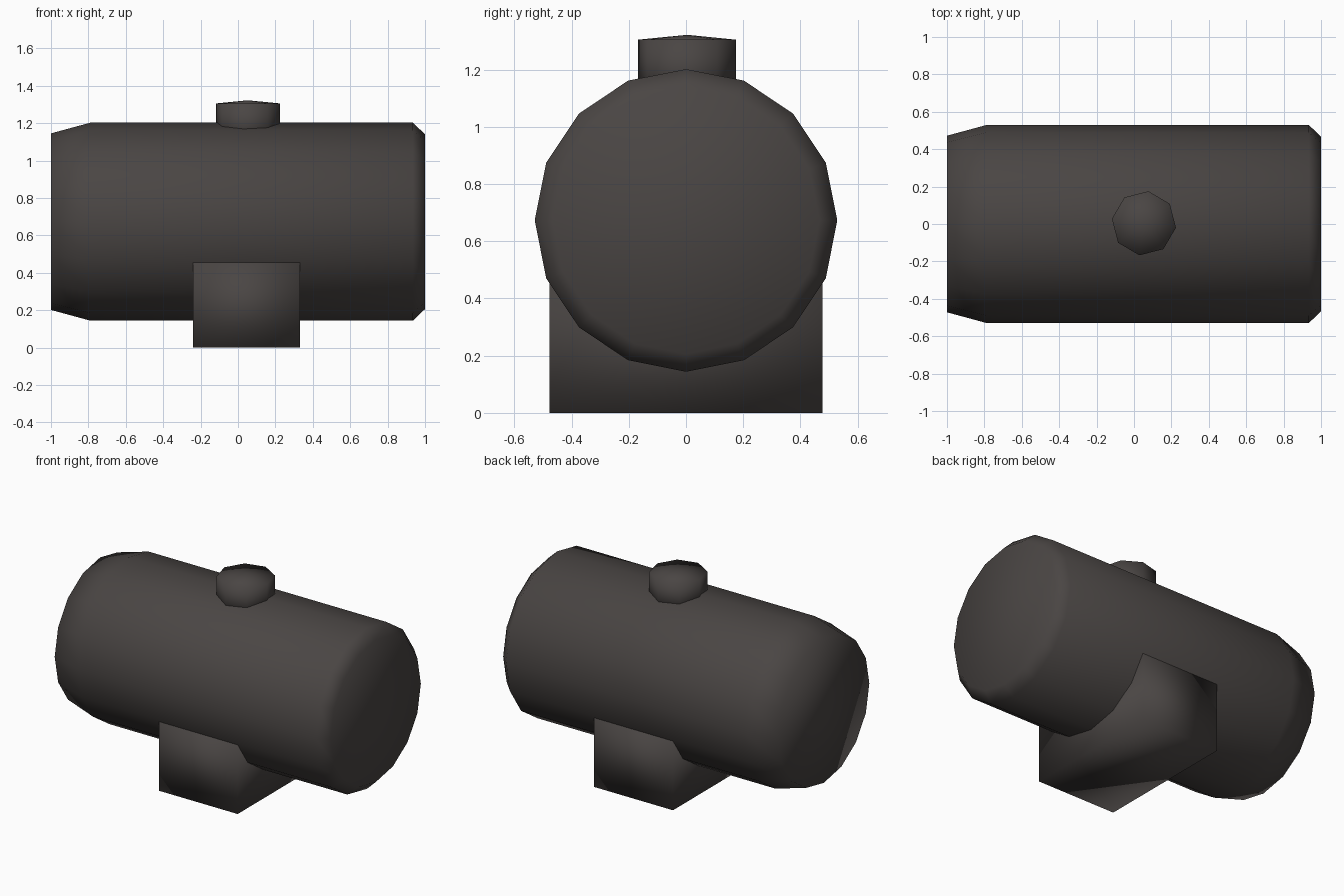
import bpy, bmesh, math
from mathutils import Matrix

if "Cube" in bpy.data.objects:
    bpy.data.objects.remove(bpy.data.objects["Cube"])

iron = bpy.data.materials.new("dark_iron")
iron.diffuse_color = (0.068, 0.060, 0.057, 1)
iron.use_nodes = True
iron.node_tree.nodes["Principled BSDF"].inputs["Base Color"].default_value = iron.diffuse_color


def finish(name, bm):
    """Turn a bmesh into a smooth-shaded, coloured object."""
    bmesh.ops.recalc_face_normals(bm, faces=bm.faces[:])
    for f in bm.faces:
        f.smooth = True
    mesh = bpy.data.meshes.new(name)
    bm.to_mesh(mesh)
    bm.free()
    mesh.materials.append(iron)
    obj = bpy.data.objects.new(name, mesh)
    bpy.context.collection.objects.link(obj)
    return obj


def lathe(name, profile, sides, matrix, start=0.0):
    """Stack rings of (height, radius) along local z; radius 0 makes a tip."""
    bm = bmesh.new()
    rings = []
    for h, r in profile:
        if r == 0:
            rings.append([bm.verts.new((0, 0, h))])
        else:
            angles = [start + math.tau * i / sides for i in range(sides)]
            rings.append([bm.verts.new((r * math.cos(a), r * math.sin(a), h)) for a in angles])
    for a, b in zip(rings, rings[1:]):
        for i in range(sides):
            j = (i + 1) % sides
            if len(b) == 1:
                bm.faces.new((a[i], a[j], b[0]))
            else:
                bm.faces.new((a[i], a[j], b[j], b[i]))
    for ring in (rings[0], rings[-1]):
        if len(ring) > 1:
            bm.faces.new(ring)
    bm.transform(matrix)
    return finish(name, bm)


# Main barrel lying along x, long taper on the left, short chamfer on the right
lathe("barrel", [(-1.0, 0.472), (-0.79, 0.529), (0.935, 0.529), (1.0, 0.467)], 16,
      Matrix.Translation((0, 0, 0.673)) @ Matrix.Rotation(math.pi / 2, 4, 'Y'))

# Eight-sided cap on top with a slightly raised centre
lathe("top_cap", [(1.1, 0.173), (1.305, 0.173), (1.322, 0)], 8,
      Matrix.Translation((0.053, 0.004, 0)), math.radians(-8))

# Block support under the barrel
bm = bmesh.new()
bmesh.ops.create_cube(bm, size=1, matrix=Matrix.Translation((0.046, 0, 0.23))
                      @ Matrix.Diagonal((0.572, 0.955, 0.46, 1)))
finish("support_block", bm)
